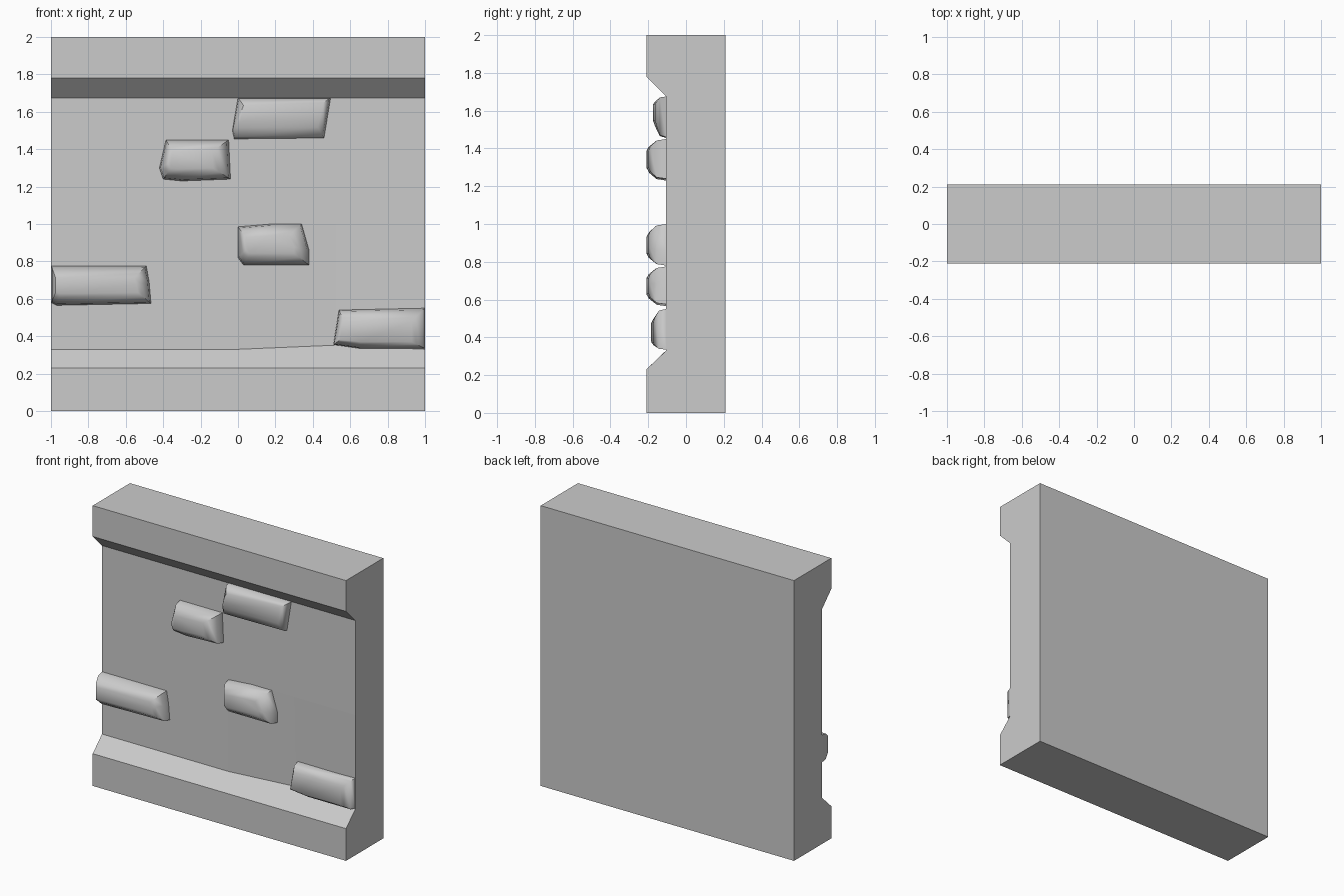
import bpy, bmesh, math

if "Cube" in bpy.data.objects:
    bpy.data.objects.remove(bpy.data.objects["Cube"])


def finish(name, bm):
    bmesh.ops.recalc_face_normals(bm, faces=bm.faces)
    mesh = bpy.data.meshes.new(name)
    bm.to_mesh(mesh)
    bm.free()
    ob = bpy.data.objects.new(name, mesh)
    bpy.context.collection.objects.link(ob)
    return ob


def loft(bm, rings):
    """Skin a list of equally long closed rings and cap the ends."""
    rings = [[bm.verts.new(p) for p in ring] for ring in rings]
    for a, b in zip(rings, rings[1:]):
        for i in range(len(a)):
            j = (i + 1) % len(a)
            bm.faces.new((a[i], a[j], b[j], b[i]))
    bm.faces.new(rings[0])
    bm.faces.new(rings[-1])
    return rings


# Wall slab: one profile along x, its recess slightly deeper near the lower right
def wall_section(x, dip):
    profile = [(0.21, 0), (0.21, 2), (-0.21, 2), (-0.21, 1.78), (-0.105, 1.675),
               (-0.105, 1.0), (-0.105 + dip, 0.33 + dip), (-0.21, 0.23)]
    return [(x, y, z) for y, z in profile + [(-0.21, 0)]]


bm = bmesh.new()
loft(bm, [wall_section(x, d) for x, d in ((-1, 0), (0, 0), (0.52, 0.022), (1, 0))])
finish("wall_slab", bm)


# Worn bricks: outline in the wall plane, tapering to a smaller rounded face
def brick(name, outline, front, left, right, low=0.055, high=0.055):
    xs, zs = zip(*outline)
    x0, x1, z0, z1 = min(xs), max(xs), min(zs), max(zs)

    def ring(y, k, skew=0.0):
        pts = []
        for x, z in outline:
            u, v = (x - x0) / (x1 - x0), (z - z0) / (z1 - z0)
            pts.append((x0 + k * left + u * (x1 - x0 - k * (left + right)),
                        y + skew * u,
                        z0 + k * low + v * (z1 - z0 - k * (low + high))))
        return pts

    bm = bmesh.new()
    mid = -0.105 + (front + 0.105) * 0.48
    loft(bm, [ring(-0.06, 0), ring(-0.105, 0), ring(mid, 0.14),
              ring(front + 0.012, 0.75, 0.008), ring(front, 1.15, 0.012)])
    ob = finish(name, bm)
    bpy.context.view_layer.objects.active = ob
    ob.select_set(True)
    bpy.ops.object.shade_smooth_by_angle(angle=math.radians(50))
    ob.select_set(False)


brick("brick_top", [(-0.03, 1.50), (-0.02, 1.455), (0.46, 1.46), (0.495, 1.675),
                    (0.0, 1.675)], -0.175, 0.03, 0.05, 0.08, 0.035)
brick("brick_upper_left", [(-0.42, 1.30), (-0.40, 1.24), (-0.30, 1.23), (-0.04, 1.24),
                           (-0.05, 1.45), (-0.385, 1.45)], -0.21, 0.04, 0.08)
brick("brick_middle", [(0.0, 0.82), (0.03, 0.78), (0.38, 0.78), (0.38, 0.86),
                       (0.34, 1.0), (0.18, 1.0), (0.0, 0.985)], -0.21, 0.035, 0.07)
brick("brick_left", [(-0.998, 0.58), (-0.97, 0.565), (-0.465, 0.575), (-0.475, 0.69),
                     (-0.49, 0.775), (-0.998, 0.775)], -0.21, 0.02, 0.06)
brick("brick_lower_right", [(0.51, 0.355), (0.65, 0.335), (0.998, 0.335),
                            (0.998, 0.55), (0.54, 0.54)], -0.185, 0.03, 0.06, 0.03, 0.06)
